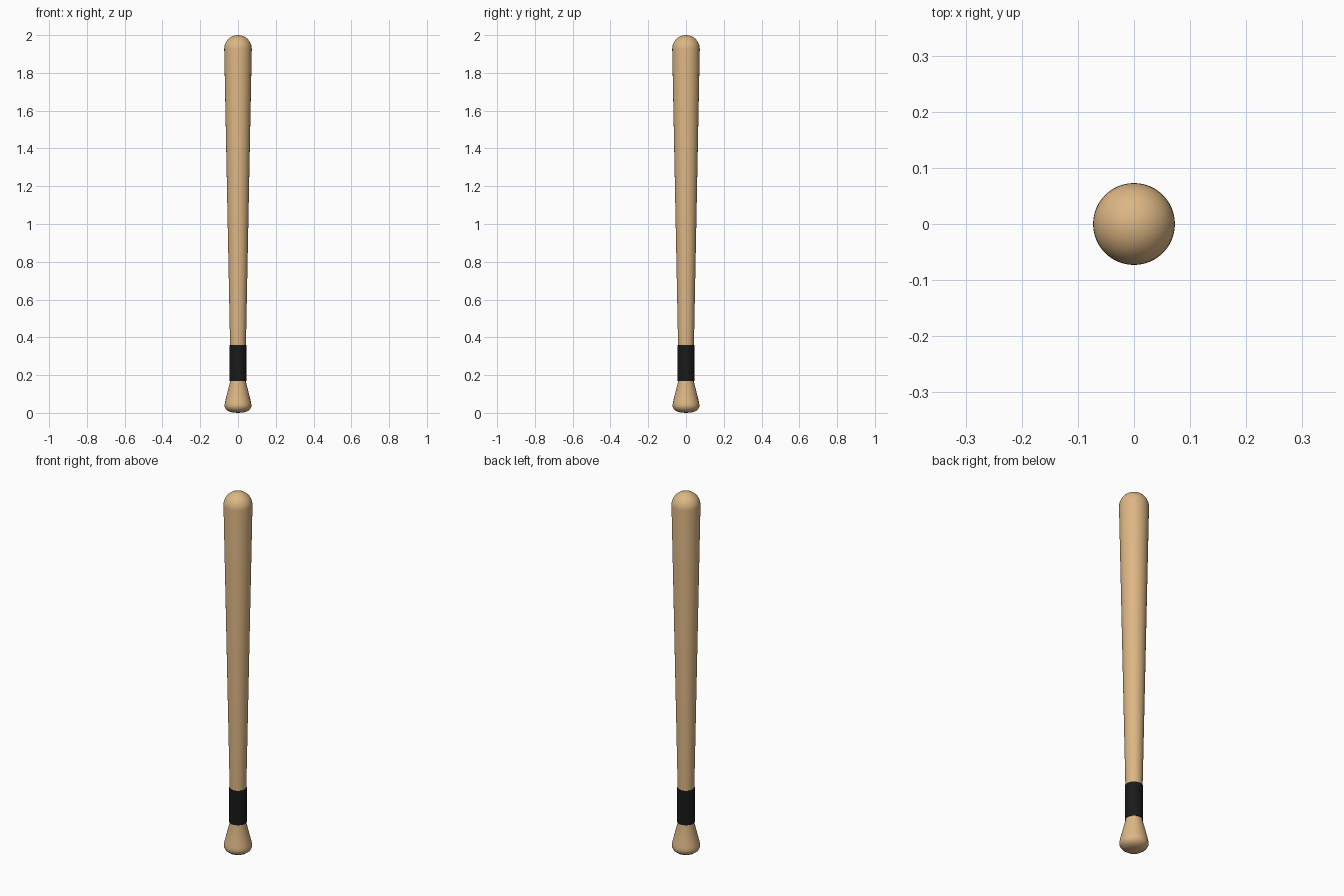
import bpy, math

if "Cube" in bpy.data.objects:
    bpy.data.objects.remove(bpy.data.objects["Cube"])

SIDES = 48


def material(name, color):
    m = bpy.data.materials.new(name)
    m.diffuse_color = color
    m.use_nodes = True
    m.node_tree.nodes["Principled BSDF"].inputs["Base Color"].default_value = m.diffuse_color
    return m


def lathe(name, profile, mat):
    """Revolve (radius, z) points around z; radius 0 makes a pole."""
    verts, rings, faces = [], [], []
    for r, z in profile:
        n = 1 if r == 0 else SIDES
        rings.append(list(range(len(verts), len(verts) + n)))
        for i in range(n):
            a = 2 * math.pi * i / SIDES
            verts.append((r * math.cos(a), r * math.sin(a), z))
    for low, high in zip(rings, rings[1:]):
        for i in range(SIDES):
            j = (i + 1) % SIDES
            if len(low) == 1:
                faces.append((low[0], high[j], high[i]))
            elif len(high) == 1:
                faces.append((low[i], low[j], high[0]))
            else:
                faces.append((low[i], low[j], high[j], high[i]))
    mesh = bpy.data.meshes.new(name)
    mesh.from_pydata(verts, [], faces)
    mesh.materials.append(mat)
    ob = bpy.data.objects.new(name, mesh)
    bpy.context.collection.objects.link(ob)
    bpy.context.view_layer.objects.active = ob
    ob.select_set(True)
    bpy.ops.object.shade_smooth_by_angle(angle=math.radians(40))
    ob.select_set(False)
    return ob


wood = material("wood", (0.72, 0.47, 0.23, 1))
black = material("black_tape", (0.01, 0.01, 0.01, 1))

# Wooden bat: flared knob, thin handle, tapering barrel, domed tip
knob = [(0, 0), (0.03, 0.002), (0.05, 0.008), (0.063, 0.018), (0.07, 0.03),
        (0.071, 0.042), (0.068, 0.06), (0.042, 0.165)]
barrel = [(0.042, 0.36), (0.073, 1.927)]
dome = [(0.073 * math.cos(a), 1.927 + 0.073 * math.sin(a))
        for a in (math.pi / 2 * k / 10 for k in range(1, 10))]
lathe("bat", knob + barrel + dome + [(0, 2.0)], wood)

# Grip tape sleeve around the handle
lathe("grip_tape", [(0.041, 0.17), (0.0445, 0.17), (0.0445, 0.36), (0.041, 0.36)], black)
